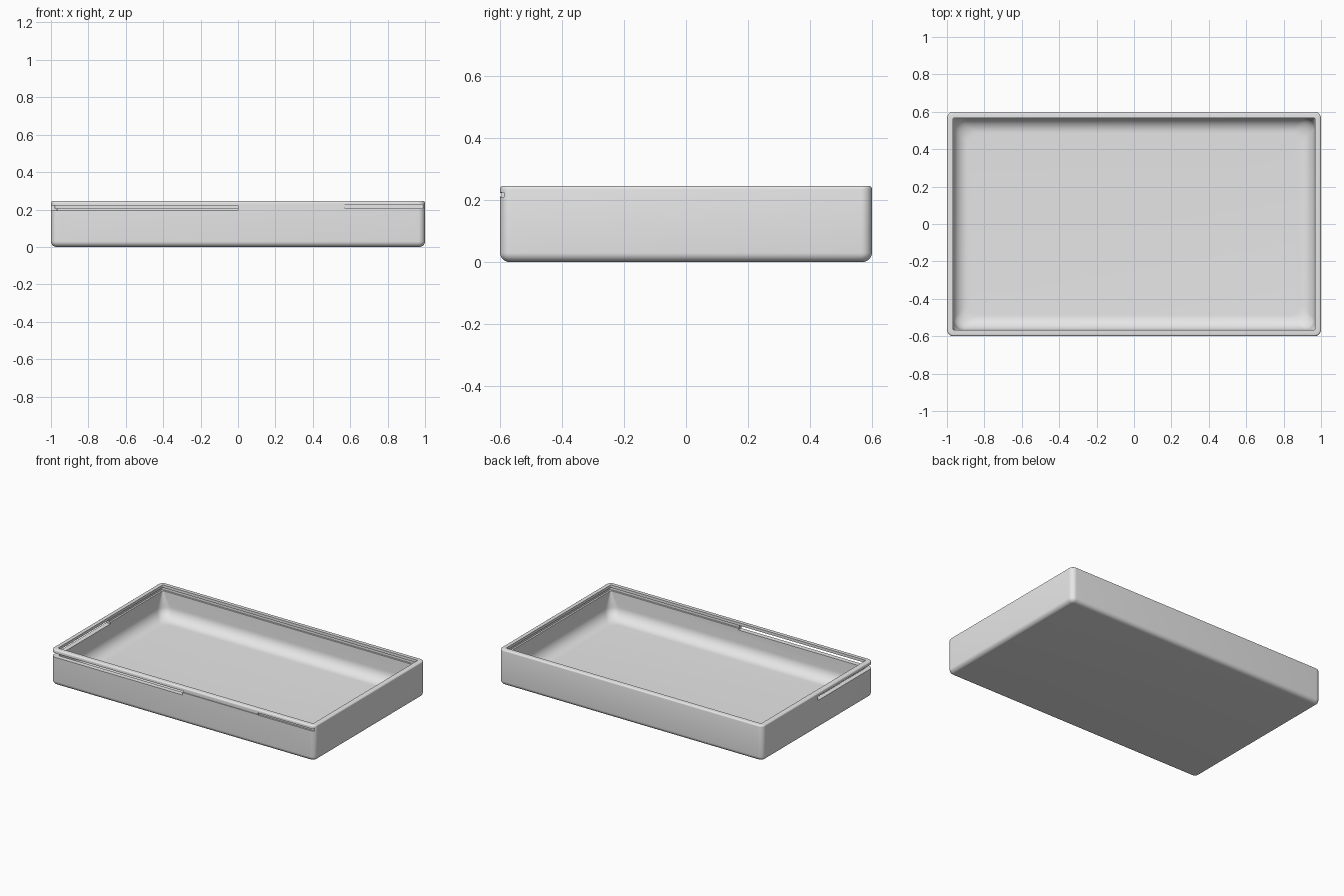
import bpy, bmesh, math

cube = bpy.data.objects.get("Cube")
if cube:
    bpy.data.objects.remove(cube, do_unlink=True)

W, D, H = 1.0, 0.6, 0.245   # half width, half depth, height
SEG = 8                     # steps per rounded corner

mat = bpy.data.materials.new("light_grey")
mat.use_nodes = True
mat.diffuse_color = (0.8, 0.8, 0.8, 1)
mat.node_tree.nodes["Principled BSDF"].inputs["Base Color"].default_value = (0.8, 0.8, 0.8, 1)


def make_object(name, bm):
    bmesh.ops.recalc_face_normals(bm, faces=bm.faces)
    mesh = bpy.data.meshes.new(name)
    bm.to_mesh(mesh)
    bm.free()
    mesh.materials.append(mat)
    ob = bpy.data.objects.new(name, mesh)
    bpy.context.collection.objects.link(ob)
    return ob


def ring(bm, inset, radius, z):
    """Rounded rectangle of vertices, moved in from the outer size."""
    verts = []
    cx, cy = W - inset - radius, D - inset - radius
    for q, (sx, sy) in enumerate([(1, 1), (-1, 1), (-1, -1), (1, -1)]):
        for i in range(SEG + 1):
            a = (q + i / SEG) * math.pi / 2
            verts.append(bm.verts.new((sx * cx + radius * math.cos(a),
                                       sy * cy + radius * math.sin(a), z)))
    return verts


def arc(n=8):
    return [i / n * math.pi / 2 for i in range(n + 1)]


# Section through the wall: (inset, corner radius, height)
R, T, F = 0.03, 0.01, 0.08   # bottom edge, top edge and inside fillet radii
wall, floor = 0.033, 0.03
section = [(R * (1 - math.sin(a)), 0.035 - 0.9 * R * (1 - math.sin(a)),
            R * (1 - math.cos(a))) for a in arc()]
section += [(T * (1 - math.cos(a)), 0.035 - T * (1 - math.cos(a)),
             H - T * (1 - math.sin(a))) for a in arc(4)]
# Rim and lid groove
section += [(wall, 0.006, H), (wall, 0.006, 0.226), (wall - 0.012, 0.006, 0.226),
            (wall - 0.012, 0.006, 0.205), (wall, 0.006, 0.205)]
# Inner wall and floor fillet
section += [(wall + F * (1 - math.cos(a)), 0.06, floor + F * (1 - math.sin(a)))
            for a in arc(10)]

bm = bmesh.new()
rings = [ring(bm, *s) for s in section]
n = len(rings[0])
for lower, upper in zip(rings, rings[1:]):
    for i in range(n):
        j = (i + 1) % n
        bm.faces.new((lower[i], lower[j], upper[j], upper[i]))
bm.faces.new(rings[0][::-1])
bm.faces.new(rings[-1])
tray = make_object("tray", bm)


def cut(name, low, high):
    """Subtract a box from the tray."""
    b = bmesh.new()
    bmesh.ops.create_cube(b, size=1)
    for v in b.verts:
        v.co = [(lo + hi) / 2 + c * (hi - lo) for c, lo, hi in zip(v.co, low, high)]
    cutter = make_object(name, b)
    cutter.hide_render = True
    cutter.hide_set(True)
    mod = tray.modifiers.new(name, 'BOOLEAN')
    mod.operation = 'DIFFERENCE'
    mod.solver = 'EXACT'
    mod.object = cutter
    return cutter


# Slot through the corner, and shallow grooves along the front
cutters = [cut("corner_slot_cutter", (-1.1, -0.7, 0.194), (0, 0, 0.222)),
           cut("front_groove_cutter", (-0.01, -0.7, 0.211), (0.58, -D + 0.005, 0.224)),
           cut("front_notch_cutter", (0.57, -0.7, 0.209), (1.1, -D + 0.012, 0.224))]

bpy.context.view_layer.objects.active = tray
tray.select_set(True)
for m in list(tray.modifiers):
    bpy.ops.object.modifier_apply(modifier=m.name)
for c in cutters:
    bpy.data.objects.remove(c, do_unlink=True)

bpy.ops.object.shade_smooth_by_angle(angle=math.radians(35))
